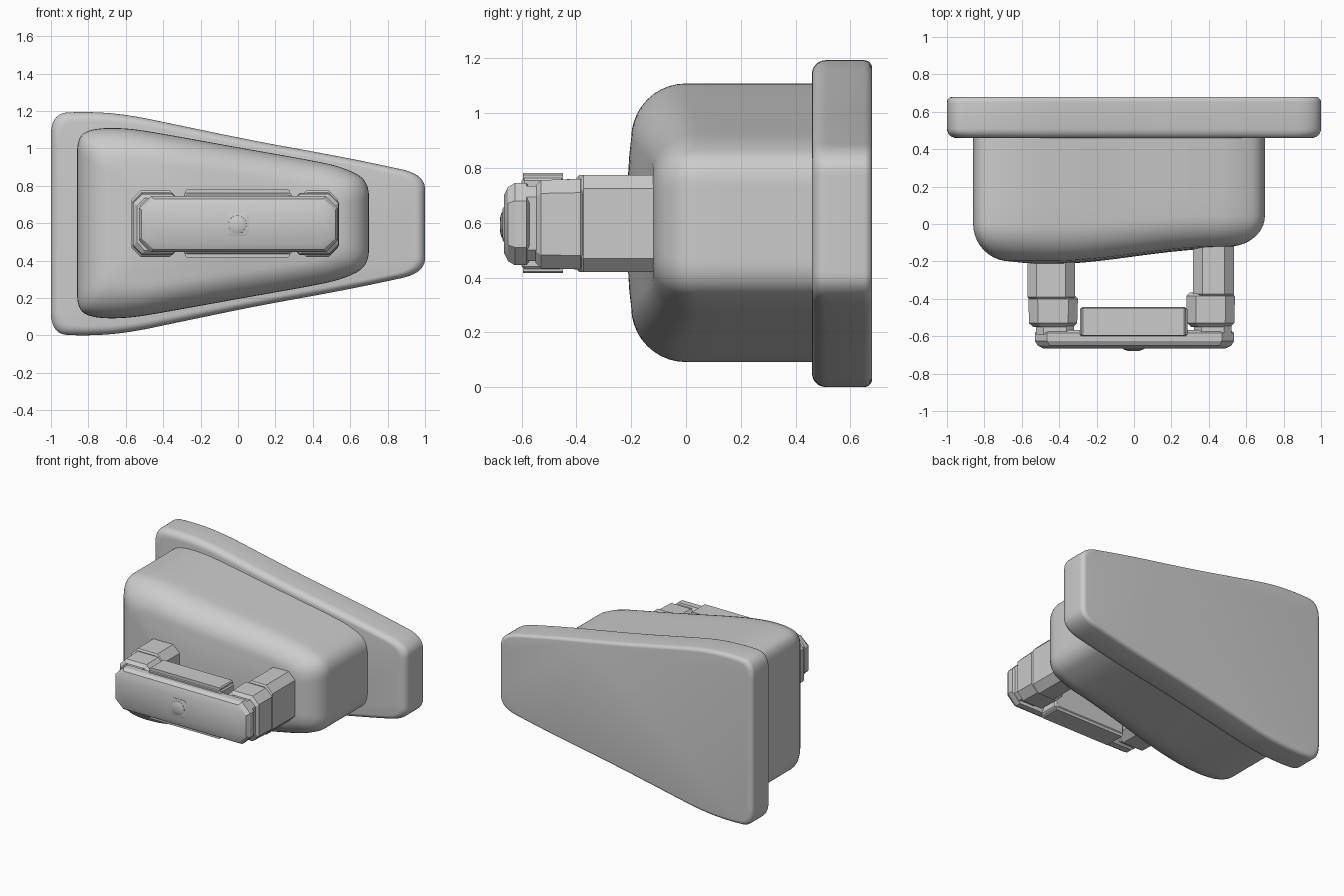
import bpy, bmesh, math

if "Cube" in bpy.data.objects:
    bpy.data.objects.remove(bpy.data.objects["Cube"])


def smooth_outline(half, zc, steps=3):
    """Mirror a half outline about z = zc and round it by corner cutting."""
    pts = half + [(x, 2 * zc - z) for x, z in reversed(half)]
    for _ in range(steps):
        cut = []
        for (ax, az), (bx, bz) in zip(pts, pts[1:] + pts[:1]):
            cut.append((ax * 0.75 + bx * 0.25, az * 0.75 + bz * 0.25))
            cut.append((ax * 0.25 + bx * 0.75, az * 0.25 + bz * 0.75))
        pts = cut
    return pts


def octagon(x0, x1, z0, z1, c):
    """Rectangle with chamfered corners."""
    return [(x0, z0 + c), (x0, z1 - c), (x0 + c, z1), (x1 - c, z1),
            (x1, z1 - c), (x1, z0 + c), (x1 - c, z0), (x0 + c, z0)]


def loft(name, outline, rings, bend=None, angle=35):
    """Skin copies of an xz outline placed at (y, inset) stations."""
    xs, zs = [p[0] for p in outline], [p[1] for p in outline]
    cx, cz = (min(xs) + max(xs)) / 2, (min(zs) + max(zs)) / 2
    hx, hz = max(xs) - cx, max(zs) - cz
    bm = bmesh.new()
    loops = []
    for y, d in rings:
        loop = []
        for x, z in outline:
            px = cx + (x - cx) * (hx - d) / hx
            pz = cz + (z - cz) * (hz - d) / hz
            loop.append(bm.verts.new((px, bend(px, y) if bend else y, pz)))
        loops.append(loop)
    n = len(outline)
    for a, b in zip(loops, loops[1:]):
        for i in range(n):
            j = (i + 1) % n
            bm.faces.new((a[i], a[j], b[j], b[i]))
    bm.faces.new(loops[0])
    bm.faces.new(loops[-1])
    bmesh.ops.recalc_face_normals(bm, faces=bm.faces)
    mesh = bpy.data.meshes.new(name)
    bm.to_mesh(mesh)
    bm.free()
    obj = bpy.data.objects.new(name, mesh)
    bpy.context.collection.objects.link(obj)
    bpy.ops.object.select_all(action='DESELECT')
    obj.select_set(True)
    bpy.context.view_layer.objects.active = obj
    bpy.ops.object.shade_smooth_by_angle(angle=math.radians(angle))
    return obj


def arc(y, r, sign, steps=6):
    """Quarter-round stations from the side wall at y to the end face."""
    return [(y + sign * r * math.sin(t), r * (1 - math.cos(t)))
            for t in (math.pi / 2 * i / steps for i in range(steps + 1))]


# Back plate: rounded trapezoid slab
plate = smooth_outline([(-1, .95), (-1, 1.185), (-.83, 1.197), (-.6, 1.183), (-.3, 1.12),
                        (.1, 1.037), (.5, .965), (.75, .915), (1, .86), (1, .7)], .597)
loft("back_plate", plate, arc(.51, .05, -1)[::-1] + arc(.65, .03, 1))

# Main housing: tapering body with a large front round and a sloping face
def slope(x, y):
    t = min(1, max(0, (x + .45) / .9))
    return y + .08 * t * t * (3 - 2 * t) * max(0, (.25 - y) / .46)


body = smooth_outline([(-.86, .9), (-.86, 1.06), (-.78, 1.107), (-.6, 1.11), (-.4, 1.078),
                       (0, 1.005), (.4, .935), (.56, .9), (.7, .83), (.7, .65)], .6)
loft("housing", body, [(.48, 0), (.25, 0), (.1, 0)] + arc(0, .2, -1, 10)
     + [(-.207, .26), (-.212, .34), (-.214, .42), (-.214, .48)], slope)

# Handle posts and the clamp blocks at their ends
for side, x0, x1, y_end in (("left", -.57, -.315, -.40), ("right", .315, .535, -.385)):
    loft("post_" + side, octagon(x0, x1, .42, .775, .05),
         [(0, 0), (y_end + .01, 0), (y_end, .01)], angle=25)
    b0, b1 = (-.565, -.3) if side == "left" else (.28, .54)
    loft("clamp_" + side, octagon(b0, b1, .43, .76, .05),
         [(y_end + .02, .02), (y_end, 0), (-.53, .004), (-.55, .025)], angle=25)
    loft("neck_" + side, octagon(b0 + .04, b1 - .02, .46, .735, .04),
         [(-.53, 0), (-.59, 0)], angle=25)

# Handle grip block between the clamps, with raised strips above and below
loft("grip_core", octagon(-.29, .285, .43, .765, .01),
     [(-.445, .012), (-.455, 0), (-.59, 0), (-.6, .01)], angle=25)
for label, z0, z1 in (("top", .74, .785), ("bottom", .412, .455)):
    loft("grip_strip_" + label, octagon(-.285, .28, z0, z1, .008),
         [(-.45, .004), (-.595, .004)], angle=25)

# Front cover of the handle
cover = octagon(-.53, .535, .445, .745, .065)
loft("handle_cover", cover, [(-.568, .02), (-.582, 0), (-.625, 0), (-.65, .015), (-.665, .045)], angle=25)

# Square button frame with a domed button
loft("button_frame", octagon(-.06, .055, .532, .655, .012),
     [(-.65, 0), (-.668, 0), (-.67, .004)], angle=25)
disc = [(-.003 + .05 * math.cos(a), .592 + .05 * math.sin(a))
        for a in (2 * math.pi * i / 24 for i in range(24))]
loft("button_dome", disc, [(-.66, 0), (-.672, .002), (-.677, .014), (-.68, .032)])
